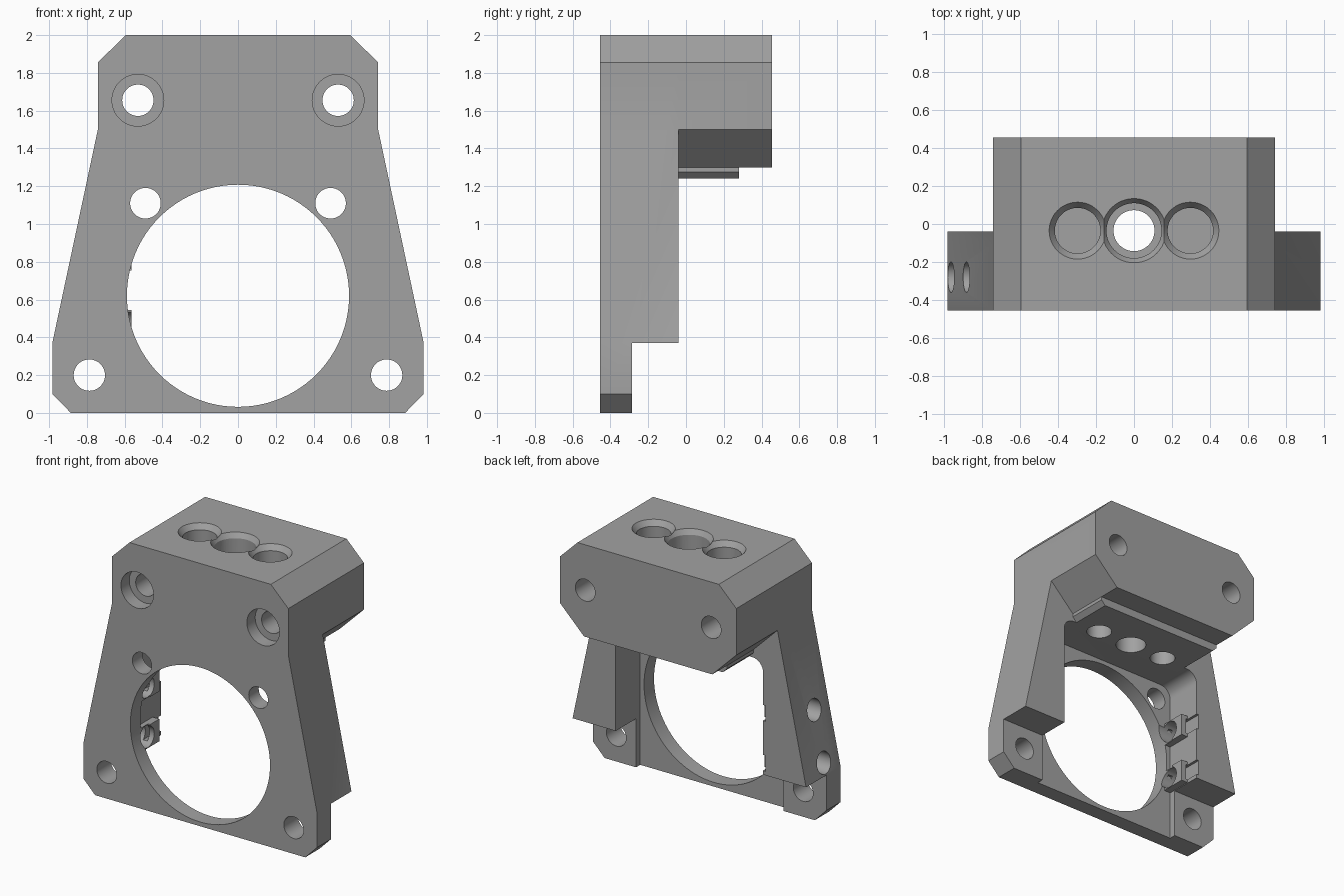
import bpy, bmesh, math
from mathutils import Matrix

if "Cube" in bpy.data.objects:
    bpy.data.objects.remove(bpy.data.objects["Cube"])

grey = bpy.data.materials.new("grey plastic")
grey.diffuse_color = (0.36, 0.36, 0.36, 1)
grey.use_nodes = True
grey.node_tree.nodes["Principled BSDF"].inputs["Base Color"].default_value = grey.diffuse_color


def add_object(name, bm):
    bmesh.ops.recalc_face_normals(bm, faces=bm.faces)
    me = bpy.data.meshes.new(name)
    bm.to_mesh(me)
    bm.free()
    ob = bpy.data.objects.new(name, me)
    bpy.context.collection.objects.link(ob)
    me.materials.append(grey)
    return ob


def prism(name, outline, y0, y1):
    """Extrude an x-z outline along y."""
    bm = bmesh.new()
    face = bm.faces.new([bm.verts.new((x, y0, z)) for x, z in outline])
    new = bmesh.ops.extrude_face_region(bm, geom=[face])["geom"]
    bmesh.ops.translate(bm, vec=(0, y1 - y0, 0),
                        verts=[v for v in new if isinstance(v, bmesh.types.BMVert)])
    return add_object(name, bm)


def box(name, x0, x1, y0, y1, z0, z1):
    return prism(name, [(x0, z0), (x1, z0), (x1, z1), (x0, z1)], y0, y1)


def cylinder(axis, center, r, length, r2=None):
    """Cylinder or cone; r is at the low end of the axis, r2 at the high end."""
    bm = bmesh.new()
    rot = {"x": Matrix.Rotation(math.pi / 2, 4, "Y"),
           "y": Matrix.Rotation(-math.pi / 2, 4, "X"),
           "z": Matrix.Identity(4)}[axis]
    bmesh.ops.create_cone(bm, cap_ends=True, segments=96 if r > 0.3 else 48,
                          radius1=r, radius2=r if r2 is None else r2, depth=length,
                          matrix=Matrix.Translation(center) @ rot)
    return add_object("cutter", bm)


def combine(target, tool, operation):
    mod = target.modifiers.new("bool", "BOOLEAN")
    mod.operation = operation
    mod.solver = "EXACT"
    mod.object = tool
    bpy.context.view_layer.objects.active = target
    bpy.ops.object.modifier_apply(modifier=mod.name)
    bpy.data.objects.remove(tool, do_unlink=True)


def cut(tool):
    combine(body, tool, "DIFFERENCE")


def join(tool):
    combine(body, tool, "UNION")


def mirrored(points):
    return points + [(-x, z) for x, z in reversed(points)]


# Tapered front frame
body = prism("mount_bracket", mirrored(
    [(0.885, 0), (0.983, 0.1), (0.983, 0.37), (0.742, 1.5), (0.742, 1.855), (0.595, 2)]),
    -0.455, -0.04)

# Rear pocket with rounded upper corners, leaving two side walls
corner = [(0.53 + 0.09 * math.cos(a), 1.15 + 0.09 * math.sin(a))
          for a in [math.pi / 2 * i / 8 for i in range(9)]]
cut(prism("pocket", mirrored([(0.62, -0.1)] + corner), -0.335, 0.1))

# Thinner lower feet
cut(box("foot_relief", -1.2, 1.2, -0.285, 0.1, -0.1, 0.37))

# Chamfered top block and the lip below it
join(prism("top_block", mirrored(
    [(0.54, 1.3), (0.742, 1.5), (0.742, 1.855), (0.595, 2)]), -0.1, 0.455))
join(prism("lip", mirrored(
    [(0.505, 1.24), (0.54, 1.275), (0.54, 1.34)]), -0.1, 0.28))

# Nut holders on the left wall with slots and side holes
for z in (0.46, 0.84):
    join(box("nut_holder", -0.68, -0.565, -0.37, -0.14, z - 0.085, z + 0.085))
    cut(box("nut_slot", -0.64, -0.605, -0.35, 0.1, z - 0.06, z + 0.06))
    cut(cylinder("x", (-0.8, -0.28, z), 0.08, 0.6))

# Large round opening
cut(cylinder("y", (0, -0.4, 0.62), 0.588, 0.3))

for s in (-1, 1):
    # Corner, motor and long clamp holes
    cut(cylinder("y", (s * 0.787, -0.4, 0.2), 0.083, 0.5))
    cut(cylinder("y", (s * 0.49, -0.4, 1.11), 0.081, 0.3))
    cut(cylinder("y", (s * 0.53, 0, 1.655), 0.083, 1.2))
    cut(cylinder("y", (s * 0.53, -0.455, 1.655), 0.137, 0.2))
    # Blind bores in the top and underside
    cut(cylinder("z", (s * 0.297, -0.035, 1.9), 0.12, 0.4))
    cut(cylinder("z", (s * 0.297, -0.035, 1.99), 0.12, 0.06, 0.165))
    cut(cylinder("z", (s * 0.297, -0.035, 1.3), 0.09, 0.3))

# Central stepped bore
cut(cylinder("z", (0, -0.035, 1.6), 0.108, 1.2))
cut(cylinder("z", (0, -0.035, 1.9), 0.145, 0.4))
cut(cylinder("z", (0, -0.035, 1.99), 0.143, 0.06, 0.182))

bpy.ops.object.select_all(action="DESELECT")
body.select_set(True)
bpy.context.view_layer.objects.active = body
bpy.ops.object.shade_smooth_by_angle(angle=math.radians(25))
